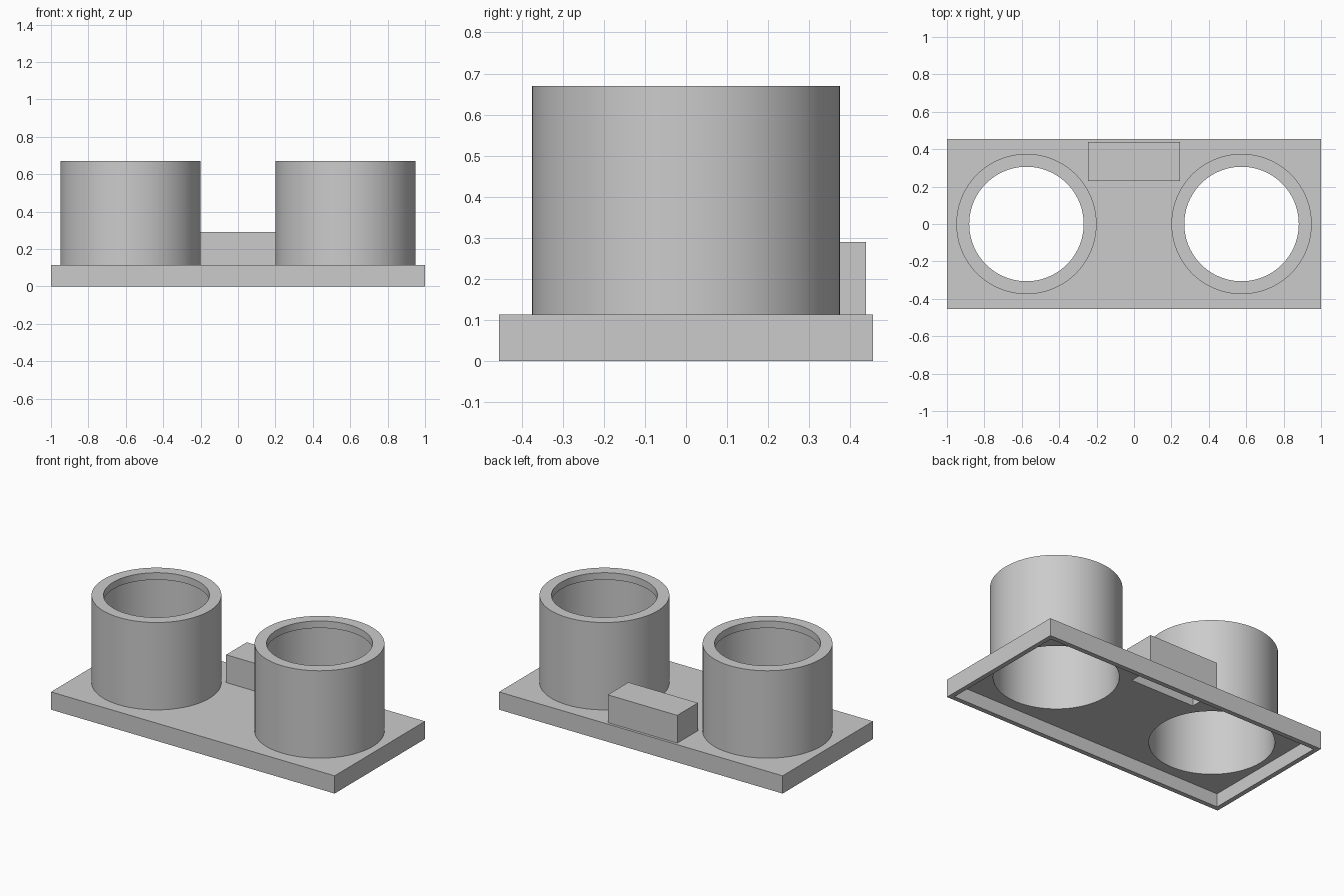
import bpy
import bmesh
from math import cos, sin, tau, radians

cube = bpy.data.objects.get("Cube")
if cube:
    bpy.data.objects.remove(cube, do_unlink=True)

# Main levels and sizes
TOP, CEILING = 0.113, 0.085
TUBE_X, TUBE_TOP = 0.575, 0.67
OUTER_R, INNER_R, LIP_R = 0.375, 0.357, 0.306
SEGMENTS = 96

grey = bpy.data.materials.new("light_grey")
grey.use_nodes = True
grey.diffuse_color = (0.6, 0.6, 0.6, 1)
grey.node_tree.nodes["Principled BSDF"].inputs["Base Color"].default_value = (0.6, 0.6, 0.6, 1)


def rect(x, y0, y1, z):
    return [(-x, y0, z), (x, y0, z), (x, y1, z), (-x, y1, z)]


def circle(cx, r, z):
    angles = [tau * i / SEGMENTS for i in range(SEGMENTS)]
    return [(cx + r * cos(a), r * sin(a), z) for a in angles]


def loft(name, loops, closed=False):
    """Join matching loops with quads; cap the ends, or close into a ring."""
    bm = bmesh.new()
    rings = [[bm.verts.new(p) for p in loop] for loop in loops]
    pairs = list(zip(rings, rings[1:]))
    if closed:
        pairs.append((rings[-1], rings[0]))
    else:
        bm.faces.new(rings[0][::-1])
        bm.faces.new(rings[-1])
    for a, b in pairs:
        for i in range(len(a)):
            j = (i + 1) % len(a)
            bm.faces.new((a[i], a[j], b[j], b[i]))
    mesh = bpy.data.meshes.new(name)
    bm.to_mesh(mesh)
    bm.free()
    mesh.materials.append(grey)
    obj = bpy.data.objects.new(name, mesh)
    bpy.context.collection.objects.link(obj)
    return obj


def activate(obj):
    bpy.ops.object.select_all(action="DESELECT")
    obj.select_set(True)
    bpy.context.view_layer.objects.active = obj


def cut(target, cutter):
    cutter.hide_render = True
    mod = target.modifiers.new("opening", "BOOLEAN")
    mod.operation, mod.solver, mod.object = "DIFFERENCE", "EXACT", cutter
    activate(target)
    bpy.ops.object.modifier_apply(modifier=mod.name)
    bpy.data.objects.remove(cutter, do_unlink=True)


# Base plate, hollow underneath
base = loft("base_plate", [
    rect(0.97, -0.425, 0.425, CEILING),
    rect(0.97, -0.425, 0.425, 0),
    rect(1, -0.455, 0.455, 0),
    rect(1, -0.455, 0.455, TOP),
])

# Openings through the plate under the tubes and the rear cover
for side in (-1, 1):
    cut(base, loft("hole_cutter", [circle(side * TUBE_X, INNER_R, z) for z in (0.05, 0.2)]))
cut(base, loft("slot_cutter", [rect(0.225, 0.25, 0.418, z) for z in (0.05, 0.2)]))

# The tube and cover linings replace the walls of the openings
bm = bmesh.new()
bm.from_mesh(base.data)
bm.normal_update()
walls = [f for f in bm.faces
         if abs(f.normal.z) < 0.5 and f.calc_center_median().z > CEILING]
bmesh.ops.delete(bm, geom=walls, context="FACES")
bm.to_mesh(base.data)
bm.free()

# Two open tubes, each with an inward lip at the top
lip_bottom = TUBE_TOP - 0.045
profile = [(OUTER_R, TOP), (OUTER_R, TUBE_TOP), (LIP_R, TUBE_TOP),
           (LIP_R, lip_bottom), (INNER_R, lip_bottom), (INNER_R, CEILING)]
for name, side in (("right_tube", -1), ("left_tube", 1)):
    tube = loft(name, [circle(side * TUBE_X, r, z) for r, z in profile], closed=True)
    activate(tube)
    bpy.ops.object.shade_smooth_by_angle(angle=radians(30))

# Hollow box cover at the rear
loft("rear_cover", [
    rect(0.225, 0.25, 0.418, 0.27),
    rect(0.225, 0.25, 0.418, CEILING),
    rect(0.245, 0.23, 0.438, TOP),
    rect(0.245, 0.23, 0.438, 0.29),
])
